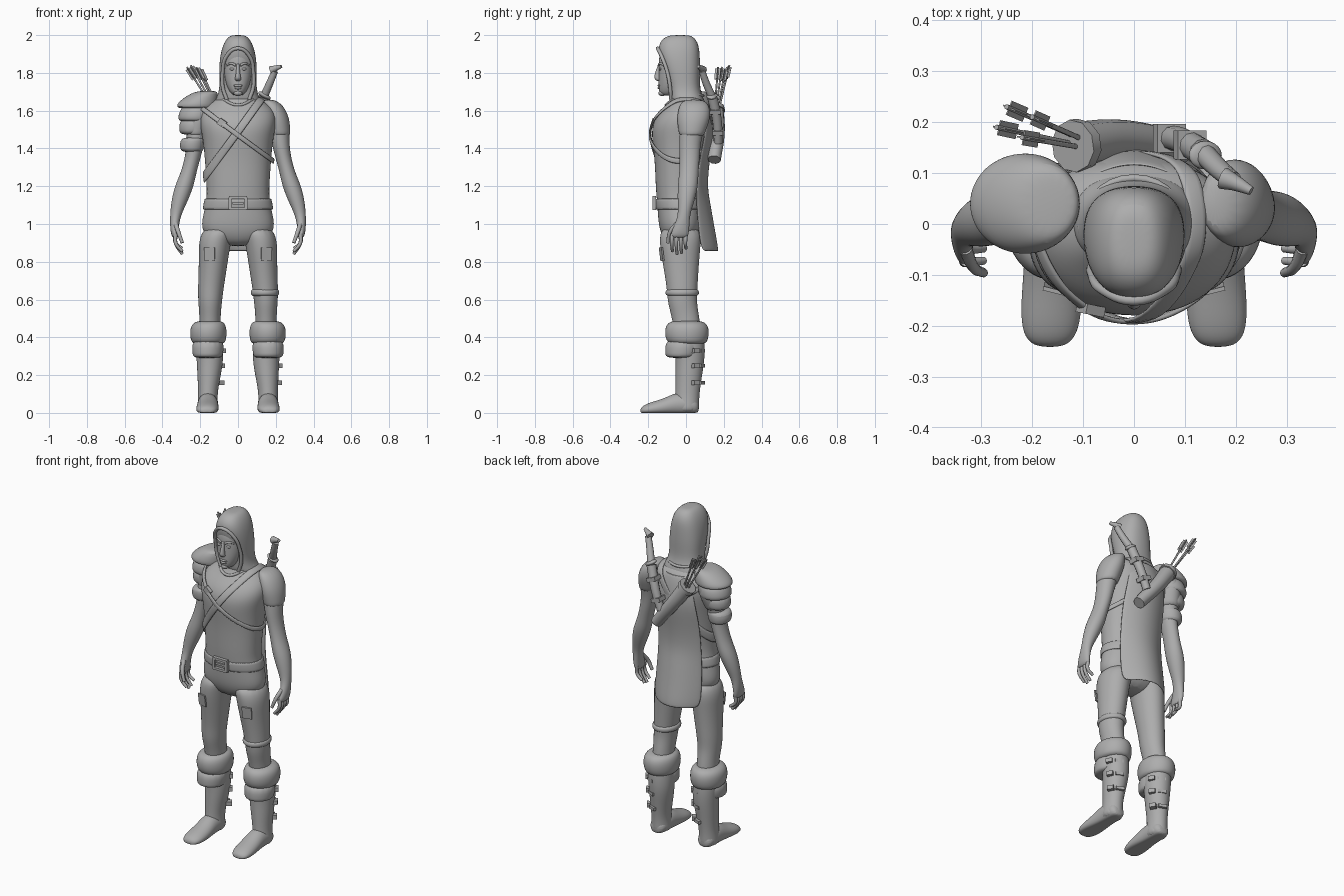
import bpy, bmesh, math
from mathutils import Vector

old = bpy.data.objects.get("Cube")
if old:
    bpy.data.objects.remove(old, do_unlink=True)

CM = 0.01  # all sizes below are in hundredths of a unit
grey = bpy.data.materials.new("plain grey")
grey.use_nodes = True
tone = (0.42, 0.42, 0.42, 1)
grey.diffuse_color = tone
grey.node_tree.nodes["Principled BSDF"].inputs["Base Color"].default_value = tone


def finish(ob, subdiv=0, thick=0, angle=50):
    """Give the object its colour, modifiers and shading."""
    ob.data.materials.clear()
    ob.data.materials.append(grey)
    bpy.ops.object.select_all(action='DESELECT')
    ob.select_set(True)
    bpy.context.view_layer.objects.active = ob
    bpy.ops.object.shade_smooth_by_angle(angle=math.radians(angle))
    if thick:
        mod = ob.modifiers.new("thickness", 'SOLIDIFY')
        mod.thickness, mod.offset = thick * CM, 1
    if subdiv:
        mod = ob.modifiers.new("smooth", 'SUBSURF')
        mod.levels = mod.render_levels = subdiv
    return ob


def from_rows(name, rows, closed, caps, **style):
    """Skin a grid of points, row by row."""
    bm = bmesh.new()
    grid = [[bm.verts.new(Vector(p) * CM) for p in row] for row in rows]
    n = len(grid[0])
    for a, b in zip(grid, grid[1:]):
        for i in range(n if closed else n - 1):
            j = (i + 1) % n
            bm.faces.new((a[i], a[j], b[j], b[i]))
    if caps:
        bm.faces.new(grid[0])
        bm.faces.new(grid[-1])
    bmesh.ops.recalc_face_normals(bm, faces=bm.faces)
    me = bpy.data.meshes.new(name)
    bm.to_mesh(me)
    bm.free()
    ob = bpy.data.objects.new(name, me)
    bpy.context.collection.objects.link(ob)
    return finish(ob, **style)


def loft(name, rings, side=1, power=2.0, lengthwise=False, n=16, subdiv=2):
    """Skin oval rings given as (x, y, z, half width, half depth)."""
    rows = []
    for x, y, z, a, b in rings:
        row = []
        for i in range(n):
            t = math.tau * i / n
            c, s = math.cos(t), math.sin(t)
            u = 1.025 * a * math.copysign(abs(c) ** (2 / power), c)
            v = 1.025 * b * math.copysign(abs(s) ** (2 / power), s)
            row.append((side * x + u, y, max(0, z + v)) if lengthwise
                       else (side * x + u, y + v, z))
        rows.append(row)
    return from_rows(name, rows, True, True, subdiv=subdiv)


def tube(name, pts, radius, side=1, taper=1.0, cyclic=False):
    """Round bar through a few points."""
    cu = bpy.data.curves.new(name, 'CURVE')
    cu.dimensions = '3D'
    cu.bevel_depth, cu.bevel_resolution, cu.use_fill_caps = radius * CM, 3, True
    sp = cu.splines.new('BEZIER')
    sp.bezier_points.add(len(pts) - 1)
    sp.use_cyclic_u, sp.resolution_u = cyclic, 6
    for k, (bp, (x, y, z)) in enumerate(zip(sp.bezier_points, pts)):
        bp.co = Vector((side * x, y, z)) * CM
        bp.handle_left_type = bp.handle_right_type = 'AUTO'
        bp.radius = 1 + (taper - 1) * k / (len(pts) - 1)
    ob = bpy.data.objects.new(name, cu)
    bpy.context.collection.objects.link(ob)
    bpy.ops.object.select_all(action='DESELECT')
    ob.select_set(True)
    bpy.context.view_layer.objects.active = ob
    bpy.ops.object.convert(target='MESH')
    return finish(bpy.context.object)


def solid(name, where, size, ball=False, tilt=(0, 0, 0)):
    """Box or ball."""
    if ball:
        bpy.ops.mesh.primitive_uv_sphere_add(segments=20, ring_count=12, radius=1)
    else:
        bpy.ops.mesh.primitive_cube_add(size=2)
    ob = bpy.context.object
    ob.name = name
    ob.location, ob.scale = Vector(where) * CM, Vector(size) * CM
    ob.rotation_euler = tilt
    return finish(ob)


# Torso: (y, z, half width, half depth)
TORSO = [(-3, 88, 8, 6), (-3, 94, 18, 10), (-3, 100, 19.5, 11.5), (-3.5, 108, 17.5, 11.5),
         (-4, 114, 16.5, 11.5), (-4.5, 120, 16.5, 11.5), (-3.5, 135, 17.5, 13),
         (-3, 145, 18.5, 15), (-2.5, 152, 20, 15.5), (-1, 158, 20, 14),
         (1, 163, 17, 11), (0, 167, 9, 8), (-1, 172, 6, 6)]
loft("torso", [(0, *r) for r in TORSO], power=2.2)


def torso_at(z):
    for a, b in zip(TORSO, TORSO[1:]):
        if z <= b[1]:
            f = (z - a[1]) / (b[1] - a[1])
            return [a[k] + (b[k] - a[k]) * f for k in (0, 2, 3)]
    return [TORSO[-1][k] for k in (0, 2, 3)]


def strap(name, height, slope, width, pad=1.04):
    """Band around the torso along a slanted plane."""
    rows = []
    for k in (-1, 0, 1):
        row = []
        for i in range(48):
            t = math.tau * i / 48
            lo, hi = 100, 171
            for _ in range(30):
                z = (lo + hi) / 2
                if z > height + k * width + slope * torso_at(z)[1] * math.cos(t):
                    hi = z
                else:
                    lo = z
            cy, rx, ry = torso_at(z)
            row.append((pad * rx * math.cos(t), cy + pad * ry * math.sin(t), z))
        rows.append(row)
    return from_rows(name, rows, True, False, subdiv=1, thick=1.0)


strap("sword_strap", 149, 1.43, 3.6)
strap("quiver_strap", 147, -0.78, 1.6, 1.05)
solid("strap_buckle", (-8.5, -16.8, 153.5), (2.2, 1, 1.8), tilt=(0, 0.6, -0.2))
strap("belt", 110.5, 0, 3, 1.01)
for z in (108, 114):
    solid("buckle_bar", (0, -16.8, z), (4.8, 1, 0.7))
for x in (-4.2, 4.2):
    solid("buckle_post", (x, -16.8, 111), (0.7, 1, 3))
solid("buckle_pin", (0, -16.6, 111), (3, 0.6, 0.6))

# Back panel: (z, middle y, half width, how far the edges wrap forward)
PANEL = [(164, 11, 9, 3), (150, 14.5, 13, 4), (135, 11.5, 14, 5), (120, 10, 14, 5),
         (110, 12, 14.5, 7), (98, 14, 15, 8), (85, 16.5, 15, 9)]
from_rows("back_panel", [[(w * u / 4, y - d * (u / 4) ** 2, z) for u in range(-4, 5)]
                         for z, y, w, d in PANEL], False, False, subdiv=2, thick=1.2)

# Head and hood
loft("hood", [(0, -3, 200, 2, 3), (0, -3.5, 199.5, 5, 7.5), (0, -4, 195, 8, 10.8),
              (0, -3.5, 188, 9.6, 10.8), (0, -2, 180, 10, 9.5), (0, -1, 172, 9.6, 8.2),
              (0, 0, 167, 11, 9), (0, 2, 162, 14, 9)], power=2.4)
loft("face", [(0, -8, 192, 5, 5), (0, -8, 188, 7, 6.4), (0, -8, 183, 7.3, 6.4),
              (0, -8, 177, 7, 6.5), (0, -8, 172, 5.6, 6.5), (0, -9, 169, 3.6, 5),
              (0, -9, 168, 2, 3)])
loft("nose", [(0, -13.6, 186, 0.8, 0.8), (0, -14.5, 182, 0.9, 1.2), (0, -15.2, 178, 1.5, 2),
              (0, -14.8, 176.5, 1.9, 1.8), (0, -14, 175.5, 1, 1)], n=8)
for z, w in ((173.3, 2.5), (172, 2)):
    solid("lip", (0, -14.1, z), (w, 0.9, 0.7), ball=True)
solid("chin", (0, -12.6, 169.3), (2.3, 2, 1.6), ball=True)
edge = [(6, -8, 166), (8, -8.4, 172), (8.2, -9.8, 180), (6, -13, 189)]
tube("hood_rim", edge + [(0, -15, 193)] + [(-x, y, z) for x, y, z in edge[::-1]], 1)
tube("collar", [(0, -10.5, 163), (7, -7, 165.5), (10, 1, 168), (0, 9, 168), (-10, 1, 168),
                (-7, -7, 165.5)], 0.8, cyclic=True)

# Paired parts
for s, tag in ((1, "left"), (-1, "right")):
    tube(tag + "_brow", [(1.2, -14.3, 184), (3.5, -13.8, 185), (6, -11.6, 184)], 0.7, s, 0.7)
    solid(tag + "_eye", (s * 3.1, -13.6, 182), (1.4, 0.8, 0.7), ball=True)

    loft(tag + "_leg", [(9.5, -3, 99, 8, 10), (12, -3, 92, 8.6, 11), (12.7, -3, 85, 8, 10.3),
                        (13.5, -2.5, 75, 7.3, 9), (14.5, -2, 65, 6.7, 8),
                        (14.8, -2, 58, 6.2, 7.6), (14.8, 0, 50, 5.4, 7.2),
                        (15, 1, 40, 6, 7)], s)
    loft(tag + "_boot", [(15.5, 1, 46, 7, 8), (15.2, 2, 36, 7.4, 8), (14.8, 2.2, 28, 7, 7.6),
                         (15.3, 1.5, 20, 6.2, 7), (16, 0.8, 10, 4.9, 6.2),
                         (16, 0.5, 4, 5.5, 6.4), (16, 0.5, 0, 5.5, 6.4)], s)
    loft(tag + "_foot", [(16, 7, 3, 3, 3), (16, 4, 4, 5.4, 5), (16, -4, 5, 5.3, 6.5),
                         (16, -11, 3, 5.8, 4.8), (16.3, -18, 2, 6, 3.8),
                         (16.5, -22.5, 1.5, 5, 2.6), (16.5, -24.2, 1, 2.4, 1.2)],
         s, lengthwise=True)
    loft(tag + "_boot_cuff", [(15.5, 1, 36, 7.5, 8.5), (15.7, 0.5, 38, 9.3, 11),
                              (15.7, 0.5, 43, 9.8, 11.8), (15.6, 0.5, 47, 9, 10.8),
                              (15, 0.5, 49, 6, 7.5)], s)
    loft(tag + "_boot_flap", [(15.8, -1.5, 40, 8.6, 9.4), (16, -2, 32, 8.2, 9),
                              (16, -2.5, 30, 7.8, 8.4), (16, -2, 29, 6, 6)], s)
    for z in (33, 25, 16):
        x = s * 15.2 + 6.5 - (33 - z) * 0.05
        solid(tag + "_boot_stud", (x, 5, z), (1.6, 1.8, 1.2), tilt=(0, 0, 0.6))
        solid(tag + "_boot_lace", (x - 4, 8.3, z), (2.4, 0.8, 0.9), tilt=(0, 0, -0.4))
    solid(tag + "_patch", (s * 15, -12.9, 84), (2.8, 0.4, 3.5), tilt=(0.12, 0, s * 0.25))

    loft(tag + "_arm", [(19, 4, 160, 5, 6), (21, 4, 155, 6, 7), (22, 3, 149, 5.2, 6.2),
                        (22.6, 2, 142, 4.6, 5.6), (24, 2, 135, 4.1, 5.2),
                        (26.2, 1.5, 127, 4.1, 5), (28.5, 1, 120, 5, 5.4),
                        (31, 0, 112, 4.3, 4.4), (33, -1, 105, 2.9, 3.1),
                        (33.6, -2, 100, 2.4, 3.8), (33.6, -3.3, 95, 2, 4.8),
                        (33, -3.6, 92.5, 1.5, 4.4)], s)
    loft(tag + "_sleeve", [(16, 4, 166, 3, 5), (18.5, 4.5, 163, 5.5, 8), (20.5, 4, 156, 6.8, 9),
                           (21.8, 3.2, 149, 5.9, 7), (22.2, 3, 146, 5.5, 6.5)], s)
    for k in range(4):
        y, drop = -7.2 + 2.4 * k, (1.5, 0, 0.6, 3)[k]
        tube(tag + "_finger", [(33, y, 95), (33, y - 0.3, 90), (29.5, y, 84 + drop)],
             1.15, s, 0.7)
    tube(tag + "_thumb", [(33, -5, 100), (31.5, -8.5, 95.5), (29.5, -9.6, 90)], 1.3, s, 0.7)

# Short trouser hem on the left leg
loft("left_trouser_hem", [(14.3, -2, 66, 6.6, 7.8), (14.3, -2, 64.5, 7.6, 8.9),
                          (14.3, -2, 62.5, 7.6, 8.9), (14.3, -2, 61.5, 6, 7)])

# Right shoulder armour
loft("shoulder_plate_top", [(16, 4, 170.5, 4, 5), (17.5, 4, 169.5, 7, 8), (21, 4, 165, 10.3, 9.8),
                            (21.8, 4, 162, 11, 10), (21.5, 4, 161, 9, 8)], -1)
loft("shoulder_plate_middle", [(21, 4, 164, 8, 8), (22.3, 4, 158, 9.2, 9.4),
                               (22.6, 4, 155, 9.2, 9.2), (22, 4, 154, 7, 7)], -1)
loft("shoulder_plate_lower", [(23, 3.5, 157, 7.5, 7.5), (24, 3.5, 150, 7.4, 7.4),
                              (24, 3.5, 147, 6.5, 6.5)], -1)
loft("arm_band", [(23, 2, 146, 5, 6), (24, 2, 144.5, 6.8, 7.2), (24.4, 2, 139, 6.4, 6.8),
                  (24, 2, 138, 4, 5)], -1)

# Quiver and arrows
tube("quiver", [(-11, 15.5, 160), (-3, 16.5, 149), (9, 15, 134)], 4.6, taper=0.75)
tube("quiver_lip", [(-12, 15.3, 161.5), (-10.5, 15.5, 159.5)], 5.2)
for dx, dy, dz in ((0, 0, 0), (5, -2, 0), (2, 4, 1), (7, 2, -1)):
    tip = Vector((-27 + dx, 19 + dy, 183 + dz))
    foot = Vector((-11 + dx * 0.3, 15.5 + dy * 0.3, 158))
    tube("arrow_shaft", [foot, tip], 0.5)
    for turn in (0, math.pi / 2):
        aim = (tip - foot).to_track_quat('Z', 'Y').to_euler()
        fin = solid("arrow_feather", tip.lerp(foot, 0.14), (1.5, 0.15, 3.2), tilt=aim)
        fin.rotation_euler.rotate_axis('Z', turn)

# Blade carried on the back
tube("scabbard", [(5, 17, 143), (9, 16.5, 154), (13.5, 14, 167)], 2.3, taper=1.2)
for p in ((7, 16.8, 149), (11, 15.5, 160)):
    solid("scabbard_clasp", p, (3, 2.8, 1.2), tilt=(0, 0.35, 0))
solid("blade_guard", (14, 13.5, 168), (3.6, 2.8, 1.4), ball=True, tilt=(0, 0.5, 0))
tube("blade_grip", [(14, 13.5, 168), (17, 10.5, 175), (19.5, 8.5, 181)], 2.2, taper=0.8)
tube("blade_pommel", [(17.5, 9, 181.5), (20, 8, 182.5), (23, 6.5, 183.5)], 2.2, taper=0.4)
